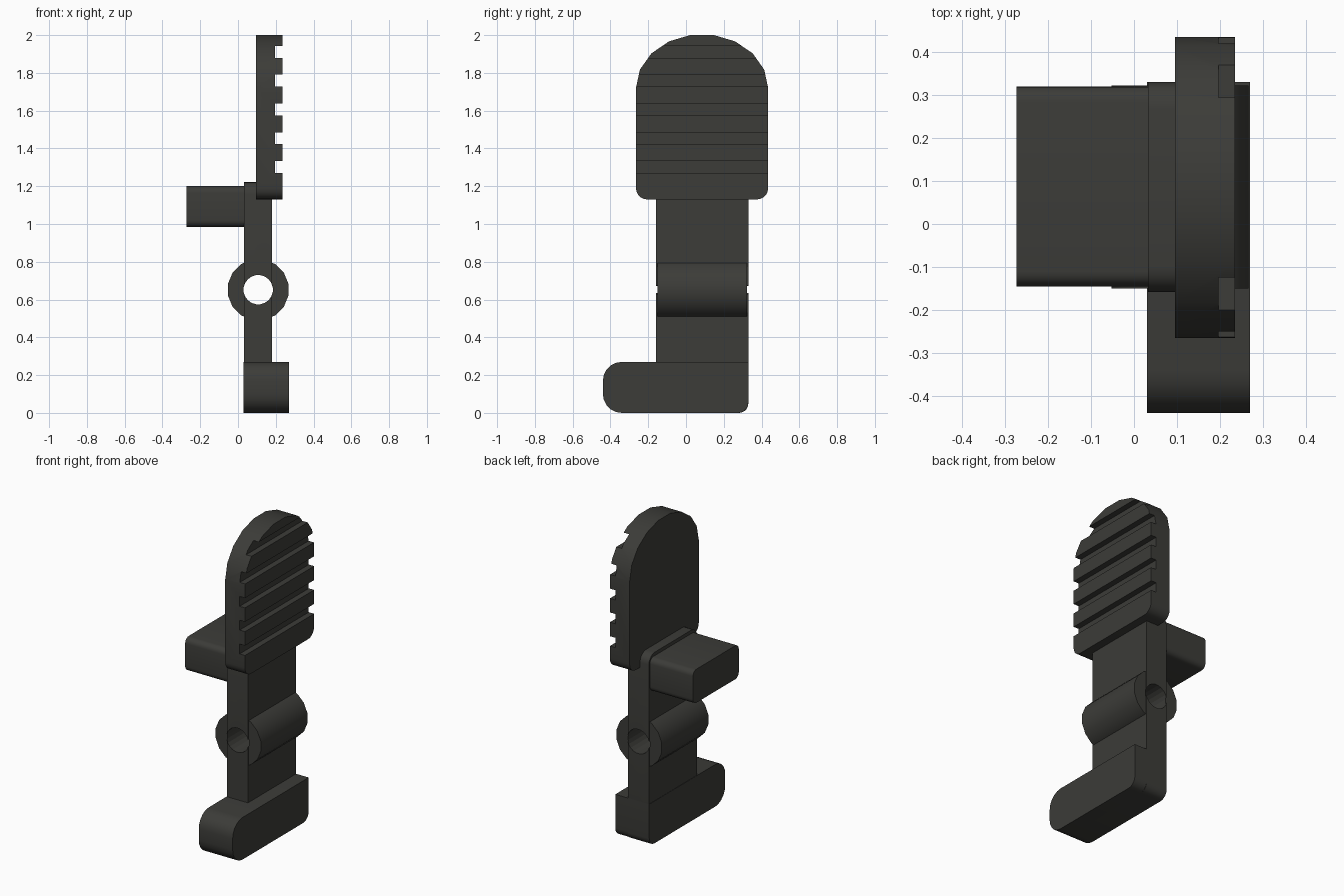
import bpy, bmesh
from math import sin, cos, pi, radians
from mathutils import Vector

if "Cube" in bpy.data.objects:
    bpy.data.objects.remove(bpy.data.objects["Cube"])

dark = bpy.data.materials.new("dark_polymer")
dark.diffuse_color = (0.045, 0.045, 0.04, 1)
dark.use_nodes = True
dark.node_tree.nodes["Principled BSDF"].inputs["Base Color"].default_value = dark.diffuse_color


def rounded(corners, steps=5):
    """Outline from (u, v, radius) corners, each filleted with a curve."""
    pts = []
    for i, (u, v, r) in enumerate(corners):
        p = Vector((u, v))
        if r == 0:
            pts.append(p)
            continue
        a = (Vector(corners[i - 1][:2]) - p).normalized()
        b = (Vector(corners[(i + 1) % len(corners)][:2]) - p).normalized()
        centre = p + (a + b) * r
        for k in range(steps + 1):
            t = k / steps * pi / 2
            pts.append(centre - b * r * cos(t) - a * r * sin(t))
    return pts


def box(u0, u1, v0, v1, bl=0, br=0, tr=0, tl=0):
    return rounded([(u0, v0, bl), (u1, v0, br), (u1, v1, tr), (u0, v1, tl)])


def ring(u, v, r, n):
    return [(u + r * cos((k + .5) * 2 * pi / n), v + r * sin((k + .5) * 2 * pi / n))
            for k in range(n)]


def extrude(name, outlines, lo, hi, axis="x", helper=False):
    """Extrude (y,z) outlines along x, or (x,z) outlines along y."""
    bm = bmesh.new()
    for pts in outlines:
        loops = []
        for d in (lo, hi):
            loops.append([bm.verts.new((d, u, v) if axis == "x" else (u, d, v))
                          for u, v in pts])
        a, b = loops
        bm.faces.new(a)
        bm.faces.new(b)
        for i in range(len(a)):
            bm.faces.new((a[i - 1], a[i], b[i], b[i - 1]))
    bmesh.ops.recalc_face_normals(bm, faces=bm.faces)
    me = bpy.data.meshes.new(name)
    bm.to_mesh(me)
    bm.free()
    me.materials.append(dark)
    ob = bpy.data.objects.new(name, me)
    bpy.context.collection.objects.link(ob)
    if helper:
        ob.hide_render = True
        ob.display_type = "WIRE"
    else:
        bpy.ops.object.select_all(action="DESELECT")
        ob.select_set(True)
        bpy.context.view_layer.objects.active = ob
        bpy.ops.object.shade_smooth_by_angle(angle=radians(30))
    return ob


def cut(ob, cutter):
    m = ob.modifiers.new("cut", "BOOLEAN")
    m.operation, m.solver, m.object = "DIFFERENCE", "EXACT", cutter


# Thumb pad: arched top, rounded lower corners, five grooves on the +x face
arch = [(0.085 + 0.35 * sin(radians(a)), 1.72 + 0.285 * cos(radians(a)))
        for a in range(90, -91, -20)]
pad_base = box(-0.265, 0.435, 1.13, 1.72, 0.06, 0.06)[:-2]
pad = extrude("thumb_pad", [[tuple(p) for p in pad_base] + arch], 0.095, 0.235)
# grooves run across y, so the profile is in x,z
grooves = extrude("groove_cutter",
                  [box(0.197, 0.3, 1.27 + i * 0.1525, 1.333 + i * 0.1525) for i in range(5)],
                  -0.5, 0.6, "y", helper=True)
cut(pad, grooves)

# Flat stem and the pivot barrel, both bored through along y
stem = extrude("stem", [box(-0.158, 0.33, 0, 1.222, 0, 0.05, 0.06, 0.06)], 0.032, 0.181)
barrel = extrude("pivot_barrel", [ring(0.107, 0.652, 0.163, 16)], -0.15, 0.322, "y")
bore = extrude("bore_cutter", [ring(0.107, 0.652, 0.078, 20)], -0.6, 0.6, "y", helper=True)
cut(stem, bore)
cut(barrel, bore)

# Foot at the bottom and the peg on the back
extrude("foot", [box(-0.44, 0.33, 0, 0.27, 0.1, 0.055, 0, 0.1)], 0.03, 0.27)
extrude("back_peg", [box(-0.145, 0.32, 0.985, 1.2, 0.035, 0.035, 0.035, 0.035)], -0.273, 0.04)
